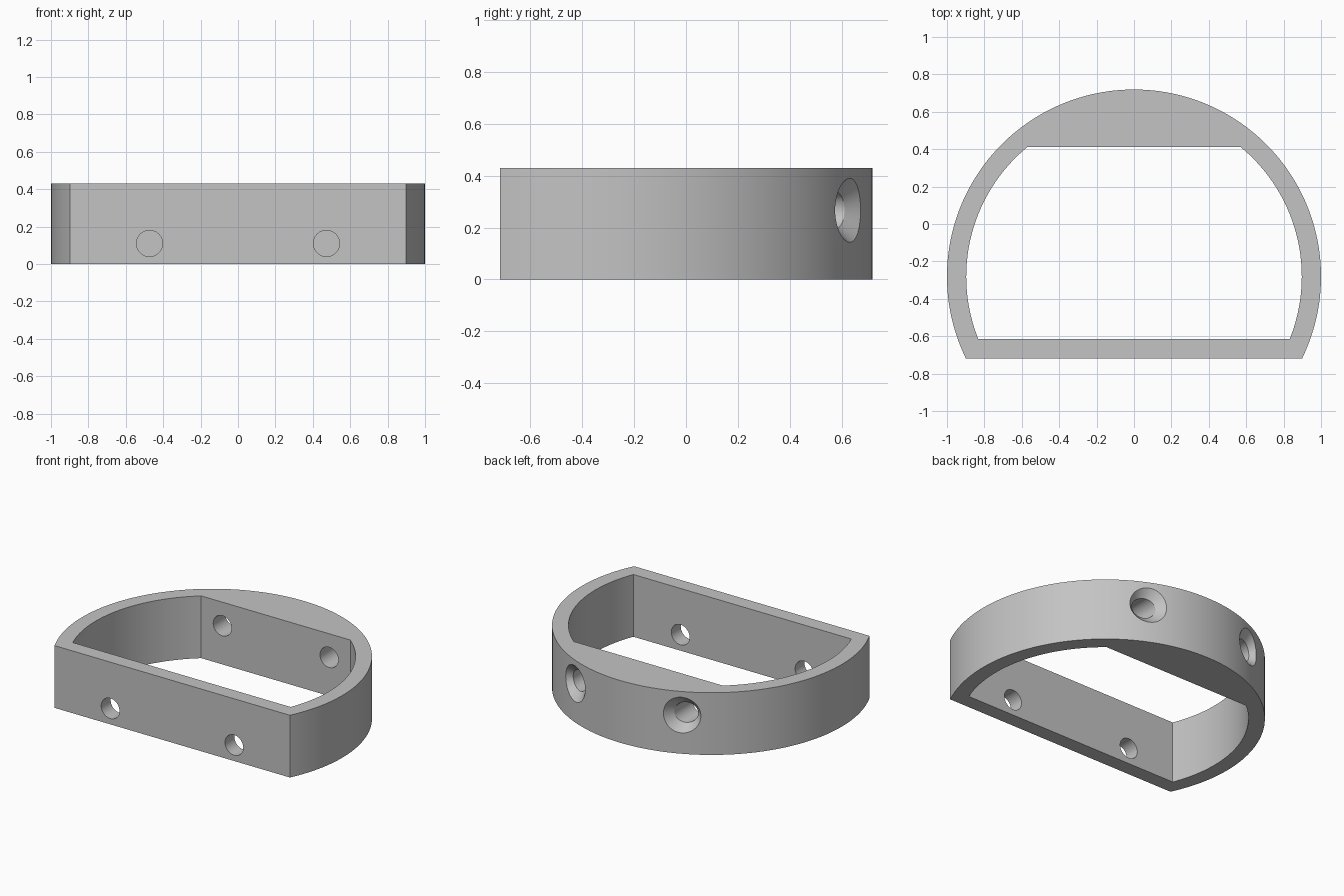
import bpy
import bmesh
from math import asin, cos, pi, radians, sin, sqrt
from mathutils import Vector

HEIGHT = 0.43
CENTRE_Y = -0.281
FRONT_Y = -0.718

cube = bpy.data.objects.get("Cube")
if cube:
    bpy.data.objects.remove(cube, do_unlink=True)

grey = bpy.data.materials.new("plain_grey")
grey.use_nodes = True
grey.diffuse_color = (0.55, 0.55, 0.55, 1)
grey.node_tree.nodes["Principled BSDF"].inputs["Base Color"].default_value = grey.diffuse_color


def loft(name, rings):
    """Closed solid skinned through rings of equal point count."""
    bm = bmesh.new()
    loops = [[bm.verts.new(p) for p in ring] for ring in rings]
    n = len(loops[0])
    for a, b in zip(loops, loops[1:]):
        for i in range(n):
            j = (i + 1) % n
            bm.faces.new((a[i], a[j], b[j], b[i]))
    bm.faces.new(loops[0])
    bm.faces.new(loops[-1])
    bmesh.ops.recalc_face_normals(bm, faces=bm.faces)
    mesh = bpy.data.meshes.new(name)
    bm.to_mesh(mesh)
    bm.free()
    mesh.materials.append(grey)
    obj = bpy.data.objects.new(name, mesh)
    bpy.context.collection.objects.link(obj)
    return obj


def arc(radius, start, end, steps):
    return [(radius * cos(start + (end - start) * i / steps),
             CENTRE_Y + radius * sin(start + (end - start) * i / steps))
            for i in range(steps + 1)]


def prism(name, outline, low, high):
    return loft(name, [[(x, y, z) for x, y in outline] for z in (low, high)])


def ellipse(centre, across, half_width, half_height, steps=48):
    up = Vector((0, 0, 1))
    return [Vector(centre) + across * half_width * cos(2 * pi * i / steps)
            + up * half_height * sin(2 * pi * i / steps) for i in range(steps)]


def cut(target, cutter):
    cutter.hide_render = True
    mod = target.modifiers.new("cut", 'BOOLEAN')
    mod.operation = 'DIFFERENCE'
    mod.solver = 'EXACT'
    mod.object = cutter
    bpy.context.view_layer.objects.active = target
    bpy.ops.object.modifier_apply(modifier=mod.name)
    bpy.data.objects.remove(cutter, do_unlink=True)


# Outer body: a disc with its front sliced flat
low_angle = asin(FRONT_Y - CENTRE_Y)
bracket = prism("bracket_ring", arc(1.0, low_angle, pi - low_angle, 144), 0, HEIGHT)

# Opening: concentric sides between two flat walls
r = 0.897
front = asin((-0.615 - CENTRE_Y) / r)
back = asin((0.412 - CENTRE_Y) / r)
opening = arc(r, front, back, 40) + arc(r, pi - back, pi - front, 40)
cut(bracket, prism("opening_cutter", opening, -0.1, HEIGHT + 0.1))

HOLE = 0.07
for side in (-1, 1):
    # Straight screw hole through the front wall
    x_axis = Vector((1, 0, 0))
    cut(bracket, loft("front_hole_cutter", [
        ellipse((side * 0.473, y, 0.11), x_axis, HOLE, HOLE) for y in (-0.8, -0.5)]))

    # Countersunk screw hole through the back wall, its mouth following the curve
    x, z = side * 0.408, 0.267
    surface = CENTRE_Y + sqrt(1 - x * x)
    tilt = asin(x)
    across = Vector((cos(tilt), -sin(tilt), 0))
    stages = [(0.055, 0.18), (-0.052, HOLE), (-0.32, HOLE)]
    cut(bracket, loft("back_hole_cutter", [
        ellipse((x, surface + depth, z), across,
                size / cos(tilt) if size == HOLE else size, size)
        for depth, size in stages]))

# Smooth curved walls, crisp corners
bpy.ops.object.select_all(action='DESELECT')
bracket.select_set(True)
bpy.context.view_layer.objects.active = bracket
bpy.ops.object.shade_smooth_by_angle(angle=radians(20))
